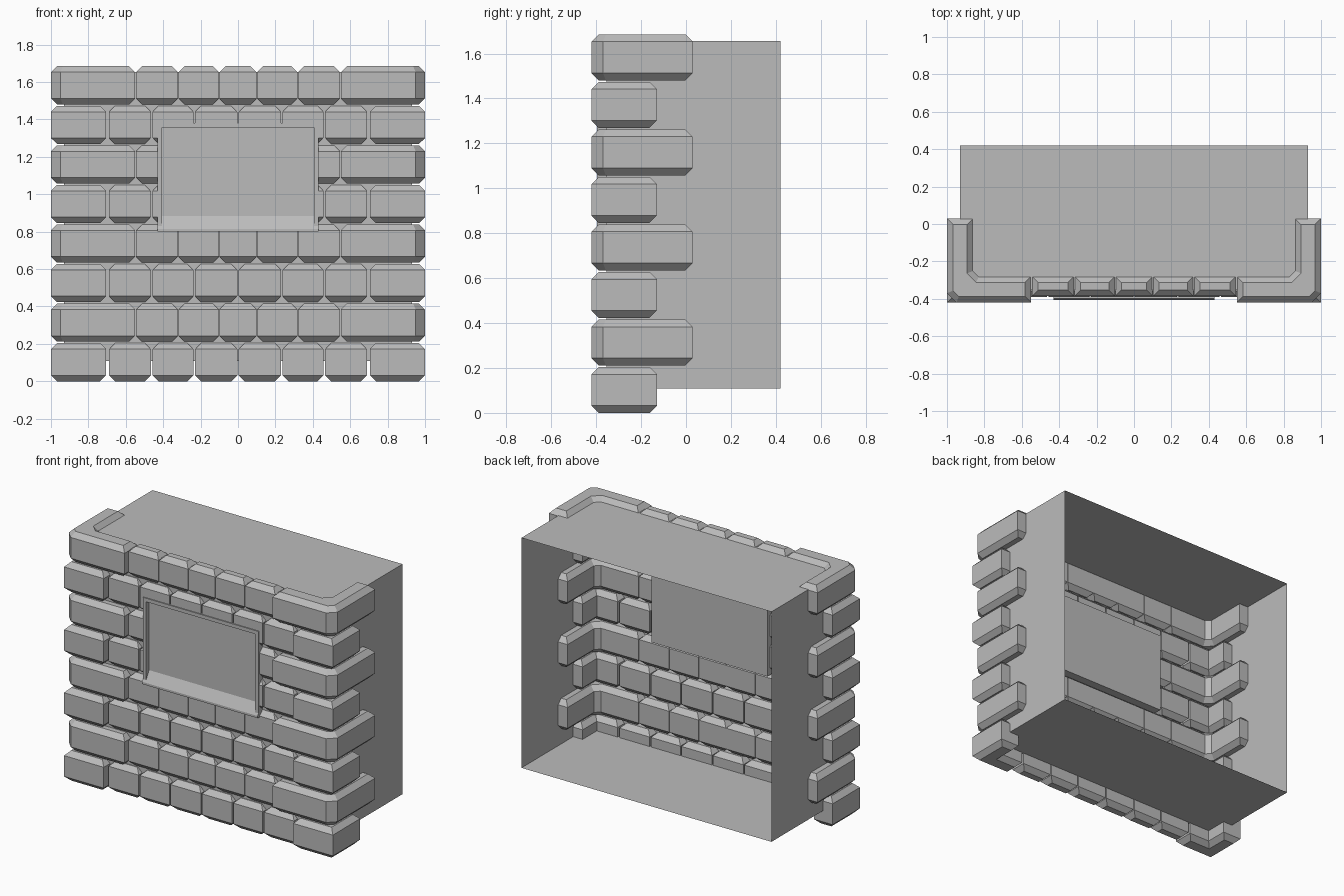
import bpy
import bmesh
from mathutils import Vector

cube = bpy.data.objects.get("Cube")
if cube:
    bpy.data.objects.remove(cube, do_unlink=True)

stone = bpy.data.materials.new("grey_stone")
stone.use_nodes = True
GREY = (0.5, 0.5, 0.5, 1)
stone.diffuse_color = GREY
stone.node_tree.nodes["Principled BSDF"].inputs["Base Color"].default_value = GREY

ROWS, PITCH, HEIGHT, CHAMFER = 8, 0.2115, 0.204, 0.032


def finish(name, bm):
    bmesh.ops.recalc_face_normals(bm, faces=bm.faces)
    mesh = bpy.data.meshes.new(name)
    bm.to_mesh(mesh)
    bm.free()
    mesh.materials.append(stone)
    obj = bpy.data.objects.new(name, mesh)
    bpy.context.collection.objects.link(obj)
    return obj


def inset(outline, d):
    """Offset a counter-clockwise outline inward by d."""
    pts = [Vector(p) for p in outline]
    result = []
    for i, p in enumerate(pts):
        a = (p - pts[i - 1]).normalized()
        b = (pts((i + 1) % len(pts)) if callable(pts) else pts[(i + 1) % len(pts)]) - p
        b.normalize()
        na, nb = Vector((-a.y, a.x)), Vector((-b.y, b.x))
        result.append(p + (na + nb) * d / (1 + na.dot(nb)))
    return result


def add_stone(bm, outline, z0):
    """Upright block whose top and bottom are chamfered all round."""
    small = inset(outline, CHAMFER)
    z1 = z0 + HEIGHT
    levels = [(small, z0), (outline, z0 + CHAMFER),
              (outline, z1 - CHAMFER), (small, z1)]
    rings = [[bm.verts.new((p[0], p[1], z)) for p in pts] for pts, z in levels]
    n = len(outline)
    for low, high in zip(rings, rings[1:]):
        for i in range(n):
            j = (i + 1) % n
            bm.faces.new((low[i], low[j], high[j], high[i]))
    bm.faces.new(rings[0][::-1])
    bm.faces.new(rings[-1])


def add_box(bm, lo, hi):
    verts = bmesh.ops.create_cube(bm, size=1)["verts"]
    for v in verts:
        v.co = Vector([(a + b) / 2 + c * (b - a) for a, b, c in zip(lo, hi, v.co)])
    return verts


def rectangle(x0, x1, y0, y1):
    return [(x0, y0), (x1, y0), (x1, y1), (x0, y1)]


# Open-backed shell of the wall
bm = bmesh.new()
add_box(bm, (-0.93, -0.353, 0.108), (0.93, 0.42, 1.655))
back = [f for f in bm.faces if f.calc_center_median().y > 0.41]
bmesh.ops.delete(bm, geom=back, context="FACES_ONLY")
finish("wall_shell", bm)

# L-shaped corner stones, alternating short and long, mirrored
long_l = [(0.55, -0.42), (0.95, -0.42), (1, -0.37), (1, 0.03),
          (0.86, 0.03), (0.86, -0.25), (0.83, -0.28), (0.55, -0.28)]
short_l = [(0.705, -0.42), (1, -0.42), (1, -0.13),
           (0.86, -0.13), (0.86, -0.28), (0.705, -0.28)]
for side, sign in (("left", 1), ("right", -1)):
    bm = bmesh.new()
    for row in range(ROWS):
        shape = long_l if row % 2 else short_l
        if sign < 0:
            shape = [(-x, y) for x, y in reversed(shape)]
        add_stone(bm, shape, row * PITCH)
    finish(side + "_corner_stones", bm)

# Courses of small stones between the corners
long_spans = [(-0.1, 0.1), (0.102, 0.318), (0.322, 0.545)]
short_spans = [(0.004, 0.23), (0.238, 0.457), (0.466, 0.69)]
bm = bmesh.new()
for row in range(ROWS):
    front = -0.385 if row % 2 else -0.39
    for a, b in (long_spans if row % 2 else short_spans):
        add_stone(bm, rectangle(a, b, front, -0.28), row * PITCH)
        if a > 0:
            add_stone(bm, rectangle(-b, -a, front, -0.28), row * PITCH)
stones = finish("small_stones", bm)

# Opening for the window
bm = bmesh.new()
add_box(bm, (-0.42, -0.5, 0.82), (0.42, -0.2, 1.37))
cutter = finish("window_cutter", bm)
cutter.hide_render = True
cut = stones.modifiers.new("window_opening", "BOOLEAN")
cut.operation = "DIFFERENCE"
cut.solver = "EXACT"
cut.object = cutter
bpy.context.view_layer.objects.active = stones
stones.select_set(True)
bpy.ops.object.modifier_apply(modifier=cut.name)
bpy.data.objects.remove(cutter, do_unlink=True)

# Blind window panel
bm = bmesh.new()
add_box(bm, (-0.43, -0.365, 0.83), (0.43, -0.25, 1.38))
finish("window_panel", bm)

# Thin window frame
bm = bmesh.new()
add_box(bm, (-0.43, -0.397, 1.356), (0.43, -0.365, 1.38))
for x in (-0.43, 0.406):
    add_box(bm, (x, -0.397, 0.83), (x + 0.024, -0.365, 1.356))
finish("window_frame", bm)

# Sloping window sill
bm = bmesh.new()
for v in add_box(bm, (-0.43, -0.405, 0.8), (0.43, -0.28, 0.89)):
    if v.co.z > 0.85 and v.co.y < -0.4:
        v.co.z = 0.815
    elif v.co.z > 0.85:
        v.co.y = -0.362
finish("window_sill", bm)
